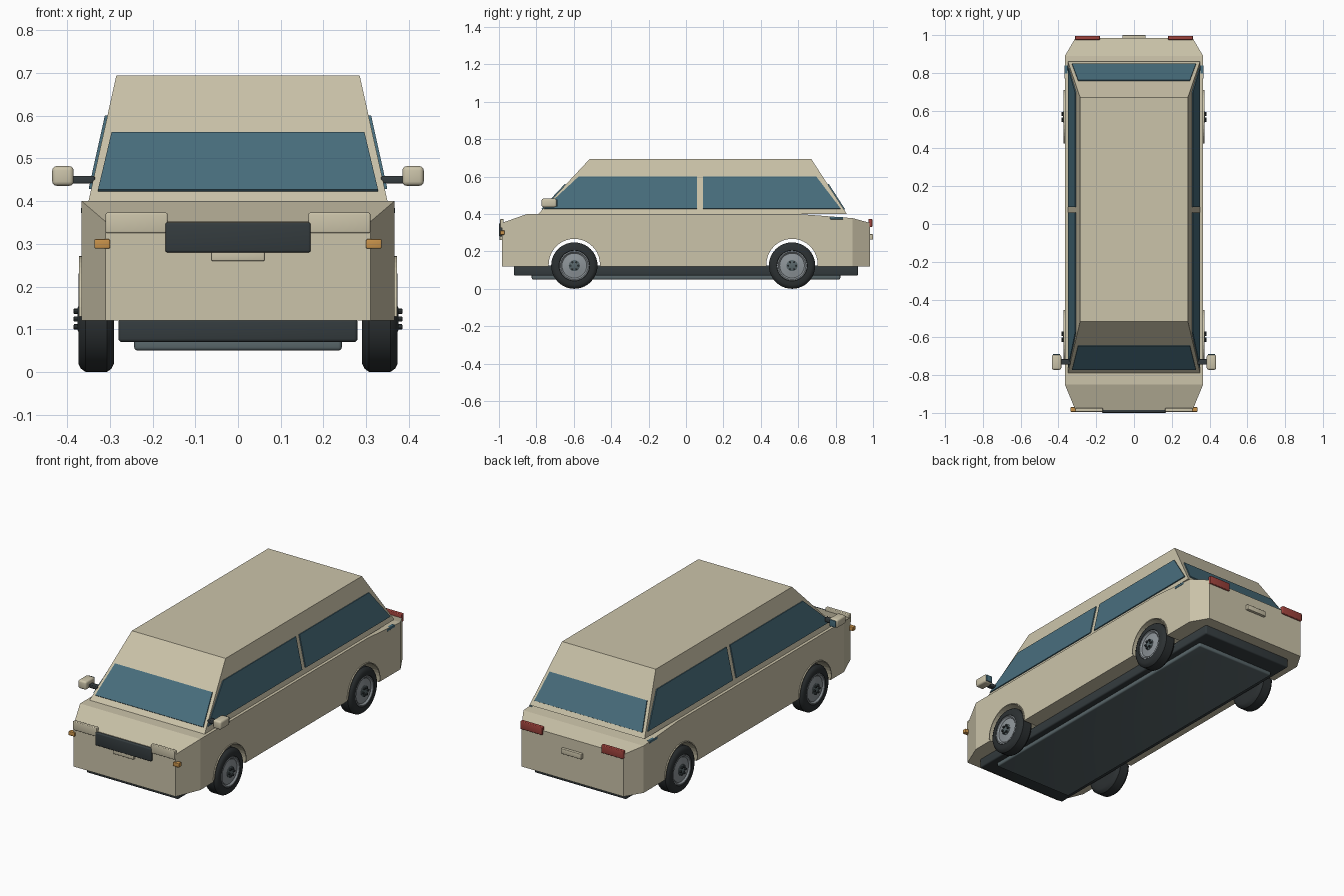
import bpy, bmesh, math
from mathutils import Vector

if "Cube" in bpy.data.objects:
    bpy.data.objects.remove(bpy.data.objects["Cube"])


def mat(name, rgb):
    m = bpy.data.materials.new(name)
    m.diffuse_color = (*rgb, 1)
    m.use_nodes = True
    m.node_tree.nodes["Principled BSDF"].inputs["Base Color"].default_value = m.diffuse_color
    return m


PAINT = mat("tan_paint", (0.60, 0.55, 0.40))
GLASS = mat("blue_glass", (0.065, 0.155, 0.205))
DARK = mat("dark_plastic", (0.034, 0.044, 0.048))
RUBBER = mat("rubber", (0.025, 0.03, 0.032))
PAN = mat("grey_pan", (0.10, 0.135, 0.145))
STEEL = mat("rim_steel", (0.27, 0.30, 0.32))
RED = mat("red_lens", (0.34, 0.055, 0.045))
ORANGE = mat("orange_lens", (0.58, 0.29, 0.07))


def finish(bm, name, material, smooth=False):
    bmesh.ops.recalc_face_normals(bm, faces=bm.faces)
    me = bpy.data.meshes.new(name)
    bm.to_mesh(me)
    bm.free()
    me.materials.append(material)
    ob = bpy.data.objects.new(name, me)
    bpy.context.collection.objects.link(ob)
    if smooth:
        bpy.context.view_layer.objects.active = ob
        ob.select_set(True)
        bpy.ops.object.shade_smooth_by_angle(angle=math.radians(35))
        ob.select_set(False)
    return ob


def box(name, x, y, z, material, bevel=0.0):
    """Box from (min, max) ranges with rounded edges."""
    bm = bmesh.new()
    bmesh.ops.create_cube(bm, size=1)
    for v in bm.verts:
        v.co = [r[0] + (c + 0.5) * (r[1] - r[0]) for r, c in zip((x, y, z), v.co)]
    if bevel:
        bmesh.ops.bevel(bm, geom=bm.edges[:], offset=bevel, segments=3,
                        profile=0.5, affect='EDGES')
    return finish(bm, name, material, bevel > 0)


def pair(name, x, y, z, material, bevel=0.0):
    box("right_" + name, x, y, z, material, bevel)
    box("left_" + name, (-x[1], -x[0]), y, z, material, bevel)


def prism(bm, base, offset):
    """Solid between a polygon and its offset copy."""
    a = [bm.verts.new(p) for p in base]
    b = [bm.verts.new(Vector(p) + Vector(offset)) for p in base]
    bm.faces.new(a)
    bm.faces.new(b[::-1])
    for i in range(len(a)):
        j = (i + 1) % len(a)
        bm.faces.new((a[i], b[i], b[j], a[j]))


def lathe(name, profile, x, y, z, side, material, steps=32):
    """Spin an (outward, radius) profile around the wheel axle."""
    bm = bmesh.new()
    rings = []
    for k in range(steps):
        t = 2 * math.pi * k / steps
        rings.append([bm.verts.new((x + side * d, y + r * math.cos(t), z + r * math.sin(t)))
                      for d, r in profile])
    for k in range(steps):
        p, q = rings[k], rings[(k + 1) % steps]
        for i in range(len(profile) - 1):
            bm.faces.new((p[i], p[i + 1], q[i + 1], q[i]))
    for i in (0, len(profile) - 1):
        bm.faces.new([r[i] for r in rings])
    return finish(bm, name, material, True)


AXLES = {"front": -0.597, "rear": 0.567}
ARCH_R, ARCH_Z, SILL = 0.137, 0.13, 0.12


def arch(yc, r, steps=20):
    return [(yc - r * math.cos(math.pi * i / steps),
             ARCH_Z + r * math.sin(math.pi * i / steps)) for i in range(steps + 1)]


# Lower body: side profile with wheel arches, then corners cut in plan
outline = [(-0.985, SILL)]
for yc in AXLES.values():
    outline += [(yc - ARCH_R, SILL)] + arch(yc, ARCH_R) + [(yc + ARCH_R, SILL)]
outline += [(0.985, SILL), (0.985, 0.352), (0.89, 0.378), (0.60, 0.40),
            (-0.85, 0.40), (-0.985, 0.352)]
bm = bmesh.new()
prism(bm, [(-0.366, y, z) for y, z in outline], (0.732, 0, 0))
bmesh.ops.recalc_face_normals(bm, faces=bm.faces)
for sx in (-1, 1):
    for sy, start in ((-1, 0.85), (1, 0.89)):
        along = Vector((-sx * 0.056, sy * (0.985 - start), 0))
        normal = Vector((sx * abs(along.y), sy * abs(along.x), 0)).normalized()
        cut = bmesh.ops.bisect_plane(bm, geom=bm.verts[:] + bm.edges[:] + bm.faces[:],
                                     plane_co=(sx * 0.366, sy * start, 0),
                                     plane_no=normal, clear_outer=True)
        rim = [e for e in cut["geom_cut"] if isinstance(e, bmesh.types.BMEdge)]
        bmesh.ops.holes_fill(bm, edges=[e for e in rim if e.is_boundary])
finish(bm, "lower_body", PAINT)

# Cabin: tapered block
Z0, Z1 = 0.40, 0.694
low = [(-0.35, -0.79), (0.35, -0.79), (0.35, 0.86), (-0.35, 0.86)]
high = [(-0.285, -0.515), (0.285, -0.515), (0.285, 0.67), (-0.285, 0.67)]
bm = bmesh.new()
lo = [bm.verts.new((*p, Z0)) for p in low]
hi = [bm.verts.new((*p, Z1)) for p in high]
bm.faces.new(lo)
bm.faces.new(hi)
for i in range(4):
    j = (i + 1) % 4
    bm.faces.new((lo[i], lo[j], hi[j], hi[i]))
finish(bm, "cabin", PAINT)


def lerp(a, b, z):
    return a + (b - a) * (z - Z0) / (Z1 - Z0)


def window(name, corners, normal):
    """Thin glass plate lying on a sloped cabin face."""
    n = Vector(normal).normalized()
    bm = bmesh.new()
    prism(bm, [Vector(c) - n * 0.002 for c in corners], n * 0.008)
    finish(bm, name, GLASS)


def front_y(z):
    return lerp(-0.79, -0.515, z)


def rear_y(z):
    return lerp(0.86, 0.67, z)


def side_x(z):
    return lerp(0.35, 0.285, z)


# Windscreen and rear window
for name, fy, s, run in (("windscreen", front_y, -1, 0.275), ("rear_window", rear_y, 1, 0.19)):
    b, t = 0.423, 0.558
    window(name, [(-0.328, fy(b), b), (0.328, fy(b), b), (0.296, fy(t), t), (-0.296, fy(t), t)],
           (0, s * (Z1 - Z0), run))

# Side windows, two per side
b, t = 0.428, 0.60
for s, label in ((1, "right"), (-1, "left")):
    for name, yb, yt in (("front", (front_y(b) + 0.005, 0.06), (front_y(t) + 0.03, 0.06)),
                         ("rear", (0.09, rear_y(b) - 0.015), (0.09, rear_y(t) - 0.035))):
        window(f"{label}_{name}_side_window",
               [(s * side_x(b), yb[0], b), (s * side_x(b), yb[1], b),
                (s * side_x(t), yt[1], t), (s * side_x(t), yt[0], t)],
               (s * (Z1 - Z0), 0, 0.065))

# Underbody and floor pan
box("underbody", (-0.28, 0.28), (-0.92, 0.92), (0.07, 0.125), DARK, 0.008)
box("floor_pan", (-0.243, 0.243), (-0.825, 0.825), (0.05, 0.08), PAN, 0.008)

# Wheels, rims, hubs, bolts and arch lips
TYRE = [(-0.042, 0.07), (-0.042, 0.104), (-0.036, 0.116), (-0.025, 0.124), (0.025, 0.124),
        (0.036, 0.116), (0.042, 0.104), (0.042, 0.082), (0.034, 0.078)]
RIM = [(0.02, 0.08), (0.041, 0.08), (0.042, 0.074), (0.034, 0.066), (0.038, 0.04), (0.04, 0.03)]
HUB = [(0.03, 0.03), (0.042, 0.03), (0.044, 0.026)]
BOLT = [(0.038, 0.006), (0.052, 0.006), (0.053, 0.004)]
for axle, yc in AXLES.items():
    for s, label in ((1, "right"), (-1, "left")):
        tag = f"{axle}_{label}_"
        lathe(tag + "tyre", TYRE, s * 0.332, yc, 0.124, s, RUBBER, 40)
        lathe(tag + "rim", RIM, s * 0.332, yc, 0.124, s, STEEL)
        lathe(tag + "hub", HUB, s * 0.332, yc, 0.124, s, PAN, 20)
        for k in range(6):
            a = math.pi * k / 3
            lathe(f"{tag}bolt_{k + 1}", BOLT, s * 0.332, yc + 0.021 * math.cos(a),
                  0.124 + 0.021 * math.sin(a), s, DARK, 8)
        bm = bmesh.new()
        lip = arch(yc, ARCH_R) + arch(yc, ARCH_R + 0.005)[::-1]
        prism(bm, [(s * 0.36, y, z) for y, z in lip], (s * 0.012, 0, 0))
        finish(bm, tag + "arch_lip", PAINT)

# Front fittings
pair("headlight", (0.165, 0.31), (-0.994, -0.975), (0.325, 0.373), PAINT, 0.004)
box("grille", (-0.17, 0.17), (-1.0, -0.975), (0.28, 0.35), DARK, 0.005)
box("front_plate", (-0.062, 0.062), (-0.996, -0.98), (0.26, 0.286), PAINT, 0.003)
pair("indicator", (0.30, 0.336), (-0.994, -0.97), (0.289, 0.311), ORANGE, 0.003)

# Rear fittings
pair("tail_light", (0.18, 0.312), (0.975, 0.996), (0.33, 0.374), RED, 0.004)
box("rear_plate", (-0.062, 0.062), (0.98, 1.0), (0.263, 0.292), PAINT, 0.003)

# Side trim and mirrors
pair("side_trim", (0.35, 0.368), (0.77, 0.84), (0.371, 0.385), GLASS, 0.003)
pair("mirror_arm", (0.335, 0.395), (-0.745, -0.715), (0.441, 0.459), DARK, 0.004)
pair("mirror_housing", (0.385, 0.435), (-0.772, -0.692), (0.436, 0.482), PAINT, 0.01)
pair("mirror_glass", (0.391, 0.429), (-0.694, -0.687), (0.441, 0.477), GLASS, 0.002)
